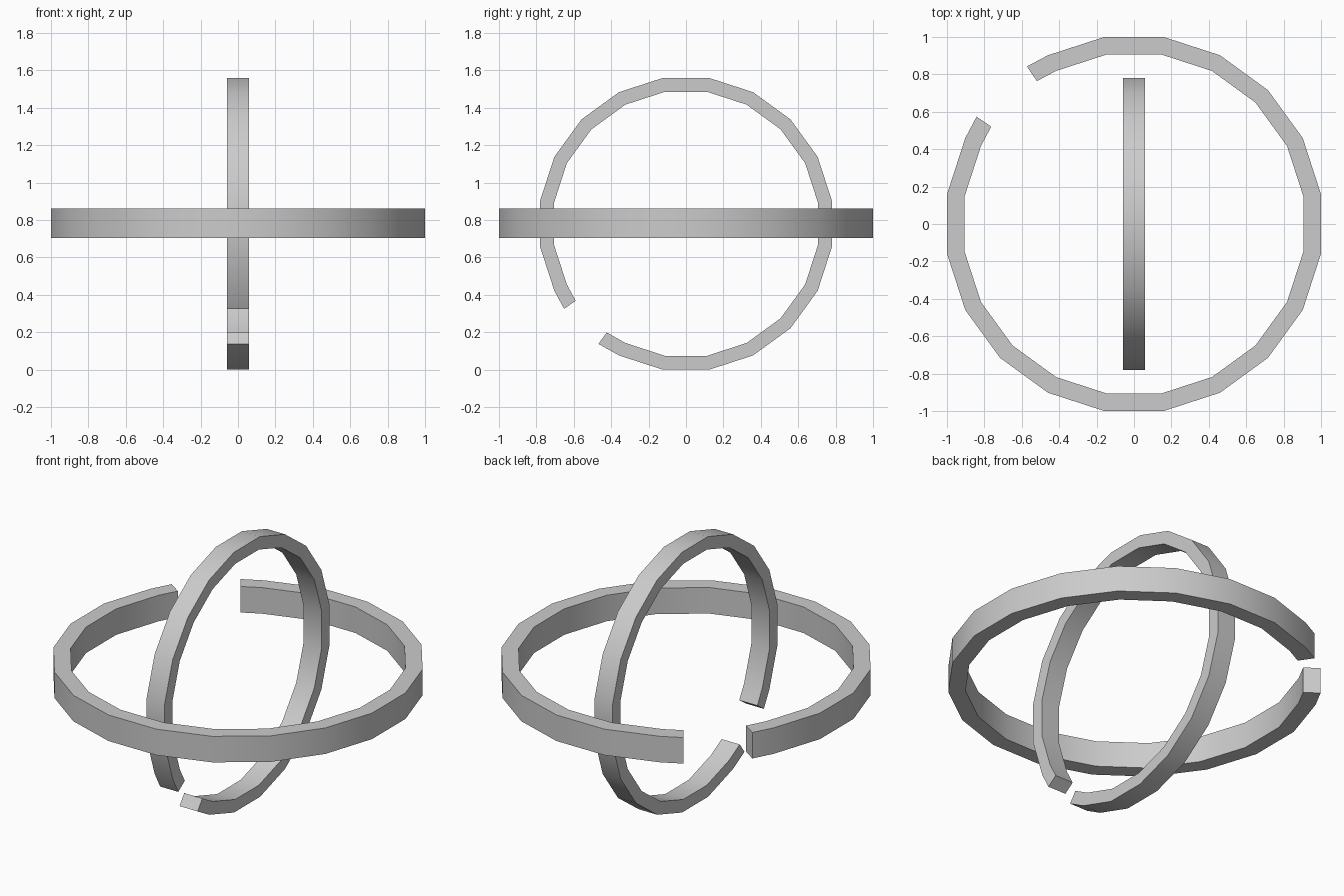
import bpy, bmesh
from math import cos, sin, radians, pi

if "Cube" in bpy.data.objects:
    bpy.data.objects.remove(bpy.data.objects["Cube"])

MID = 0.78  # shared centre height


def open_ring(name, outer, inner, half, first, last, place):
    """Faceted 20-sided band with a gap, running from angle first to last."""
    inside = [9 + 18 * k for k in range(60) if first < 9 + 18 * k < last]
    ends = 1.006  # cut ends sit slightly proud of the ring
    stops = [(first, ends)] + [(a, 1.0) for a in inside] + [(last, ends)]
    bm = bmesh.new()
    loops = []
    for deg, grow in stops:
        a = radians(deg)
        section = [(outer, -half), (outer, half), (inner, half), (inner, -half)]
        loops.append([bm.verts.new(place(r * grow * cos(a), r * grow * sin(a), h))
                      for r, h in section])
    for p, q in zip(loops, loops[1:]):
        for i in range(4):
            j = (i + 1) % 4
            bm.faces.new((p[i], q[i], q[j], p[j]))
    bm.faces.new(loops[0])
    bm.faces.new(loops[-1][::-1])
    bmesh.ops.recalc_face_normals(bm, faces=bm.faces)
    mesh = bpy.data.meshes.new(name)
    bm.to_mesh(mesh)
    bm.free()
    obj = bpy.data.objects.new(name, mesh)
    bpy.context.collection.objects.link(obj)
    bpy.ops.object.select_all(action='DESELECT')
    obj.select_set(True)
    bpy.context.view_layer.objects.active = obj
    bpy.ops.object.shade_smooth_by_angle(angle=radians(30))
    return obj


flat = cos(pi / 20)  # flat-to-corner ratio of a 20-gon

# Large horizontal ring, gap at back left
open_ring("horizontal_ring", 1.0 / flat, 0.907 / flat, 0.078, 145.7, 484.2,
          lambda u, v, h: (u, v, MID + 0.003 + h))

# Smaller upright ring, gap at lower front
open_ring("upright_ring", 0.78 / flat, 0.706 / flat, 0.06, 233.9, 574.9,
          lambda u, v, h: (h, u, MID + v))
